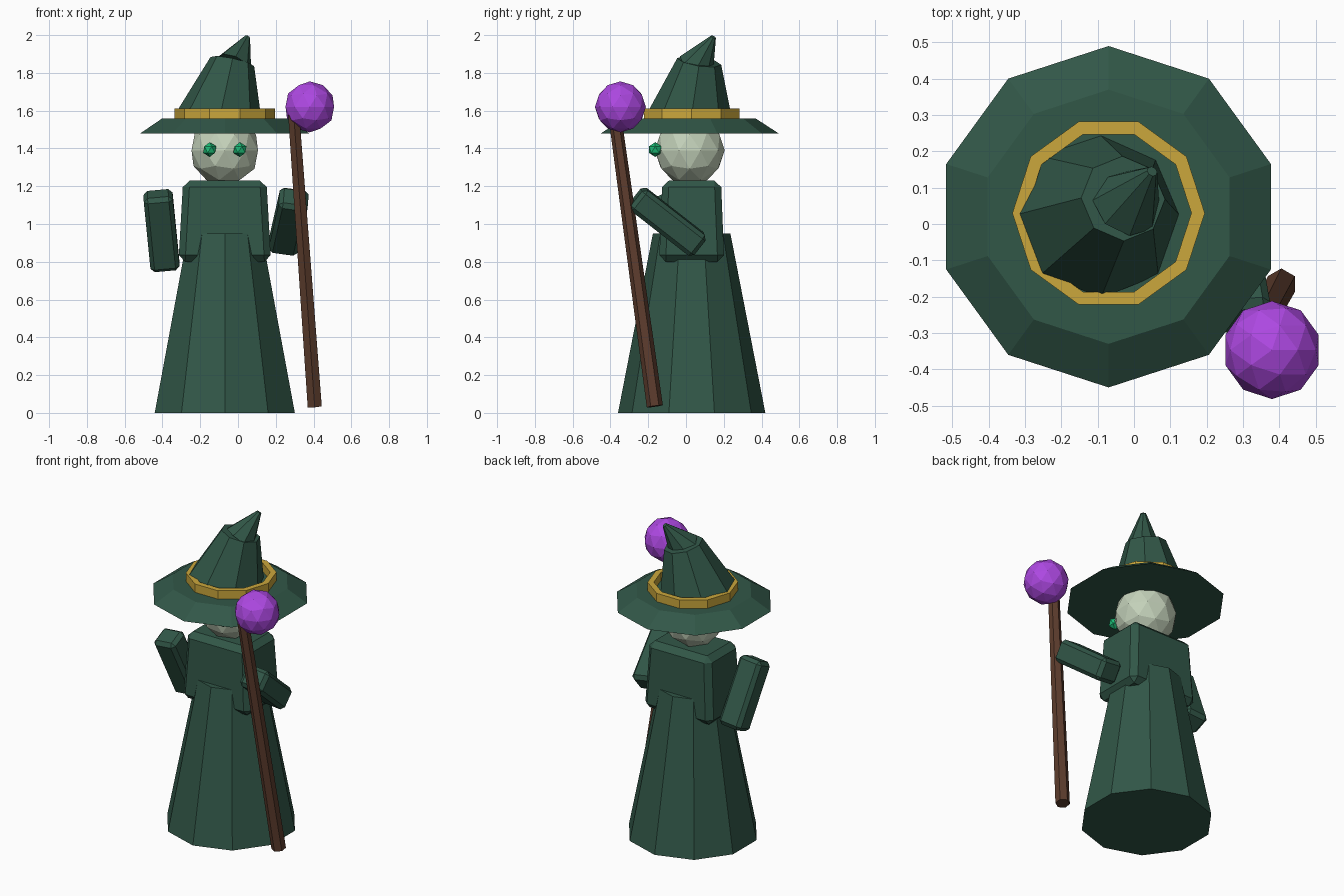
import bpy
import bmesh
from math import cos, sin, radians, tau
from mathutils import Vector

cube = bpy.data.objects.get("Cube")
if cube:
    bpy.data.objects.remove(cube, do_unlink=True)

UP = Vector((0, 0, 1))
AX, AY = -0.07, 0.03  # the figure's own upright axis


def material(name, rgb):
    mat = bpy.data.materials.new(name)
    mat.use_nodes = True
    color = (*rgb, 1)
    mat.diffuse_color = color
    mat.node_tree.nodes["Principled BSDF"].inputs["Base Color"].default_value = color
    return mat


green = material("dark green cloth", (0.031, 0.095, 0.064))
gold = material("gold band", (0.60, 0.39, 0.045))
skin = material("pale skin", (0.55, 0.64, 0.49))
glow = material("emerald eyes", (0.012, 0.50, 0.18))
wood = material("brown wood", (0.107, 0.045, 0.026))
purple = material("purple orb", (0.42, 0.065, 0.76))


def finish(bm, name, mat, location=(0, 0, 0)):
    bmesh.ops.recalc_face_normals(bm, faces=bm.faces)
    mesh = bpy.data.meshes.new(name)
    bm.to_mesh(mesh)
    bm.free()
    mesh.materials.append(mat)
    obj = bpy.data.objects.new(name, mesh)
    obj.location = location
    bpy.context.collection.objects.link(obj)
    return obj


def ring(bm, radius, z, sides, turn):
    angles = [radians(turn) + tau * i / sides for i in range(sides)]
    return [bm.verts.new((radius * cos(a), radius * sin(a), z)) for a in angles]


def bridge(bm, a, b):
    for i in range(len(a)):
        j = (i + 1) % len(a)
        bm.faces.new((a[i], a[j], b[j], b[i]))


def frustum(name, mat, start, end, r0, r1, sides, turn=0):
    """Capped tapered prism between two points."""
    axis = Vector(end) - Vector(start)
    bm = bmesh.new()
    low = ring(bm, r0, 0, sides, turn)
    high = ring(bm, r1, axis.length, sides, turn)
    bridge(bm, low, high)
    bm.faces.new(low)
    bm.faces.new(high)
    rot = UP.rotation_difference(axis).to_matrix()
    bmesh.ops.rotate(bm, verts=bm.verts, matrix=rot)
    return finish(bm, name, mat, start)


def ball(name, mat, center, radius, level):
    bm = bmesh.new()
    bmesh.ops.create_icosphere(bm, subdivisions=level, radius=radius)
    return finish(bm, name, mat, center)


def block(name, mat, center, size, bevel, axis=UP, taper=1.0):
    """Chamfered box whose length follows the axis."""
    bm = bmesh.new()
    bmesh.ops.create_cube(bm, size=1)
    bmesh.ops.scale(bm, vec=size, verts=bm.verts)
    for v in bm.verts:
        if v.co.z > 0:
            v.co.x *= taper
            v.co.y *= taper
    bmesh.ops.bevel(bm, geom=bm.edges[:], offset=bevel, segments=1, affect='EDGES')
    rot = UP.rotation_difference(Vector(axis)).to_matrix()
    bmesh.ops.rotate(bm, verts=bm.verts, matrix=rot)
    return finish(bm, name, mat, center)


# Robe skirt and upper body
frustum("robe_skirt", green, (AX, AY, 0), (AX, AY, 0.95), 0.39, 0.205, 10, 90)
block("robe_torso", green, (AX, AY, 1.015), (0.49, 0.345, 0.43), 0.035, taper=0.9)

# Raised sleeves
block("right_arm", green, (-0.405, -0.02, 0.965), (0.155, 0.14, 0.43), 0.022,
      axis=(-0.04, -0.18, 0.40))
block("left_arm", green, (0.268, -0.098, 1.012), (0.155, 0.14, 0.43), 0.022,
      axis=(0.06, -0.34, 0.265))

# Head and eyes
ball("head", skin, (AX, 0.02, 1.39), 0.185, 2)
for side, sign in (("left", 1), ("right", -1)):
    ball(side + "_eye", glow, (AX + sign * 0.08, -0.163, 1.394), 0.039, 1)

# Hat: sloping brim, leaning crown and bent tip
frustum("hat_brim", green, (AX, 0.02, 1.48), (AX, 0.02, 1.558), 0.47, 0.35, 10, 90)
crown_top = (-0.03, 0.07, 1.86)
frustum("hat_crown", green, (-0.095, 0.023, 1.555), crown_top, 0.23, 0.118, 8)
frustum("hat_tip", green, (-0.022, 0.055, 1.84), (0.05, 0.145, 1.99), 0.1, 0.015, 8)

# Hat band
bm = bmesh.new()
loops = [ring(bm, r, z, 10, 0) for r, z in
         ((0.265, 1.555), (0.265, 1.612), (0.228, 1.612), (0.228, 1.555))]
for i in range(4):
    bridge(bm, loops[i], loops[(i + 1) % 4])
finish(bm, "hat_band", gold, (AX, AY, 0))

# Staff with its orb
frustum("staff", wood, (0.406, -0.165, 0.035), (0.295, -0.378, 1.58), 0.043, 0.034, 6, 90)
ball("staff_orb", purple, (0.38, -0.347, 1.62), 0.135, 2)
